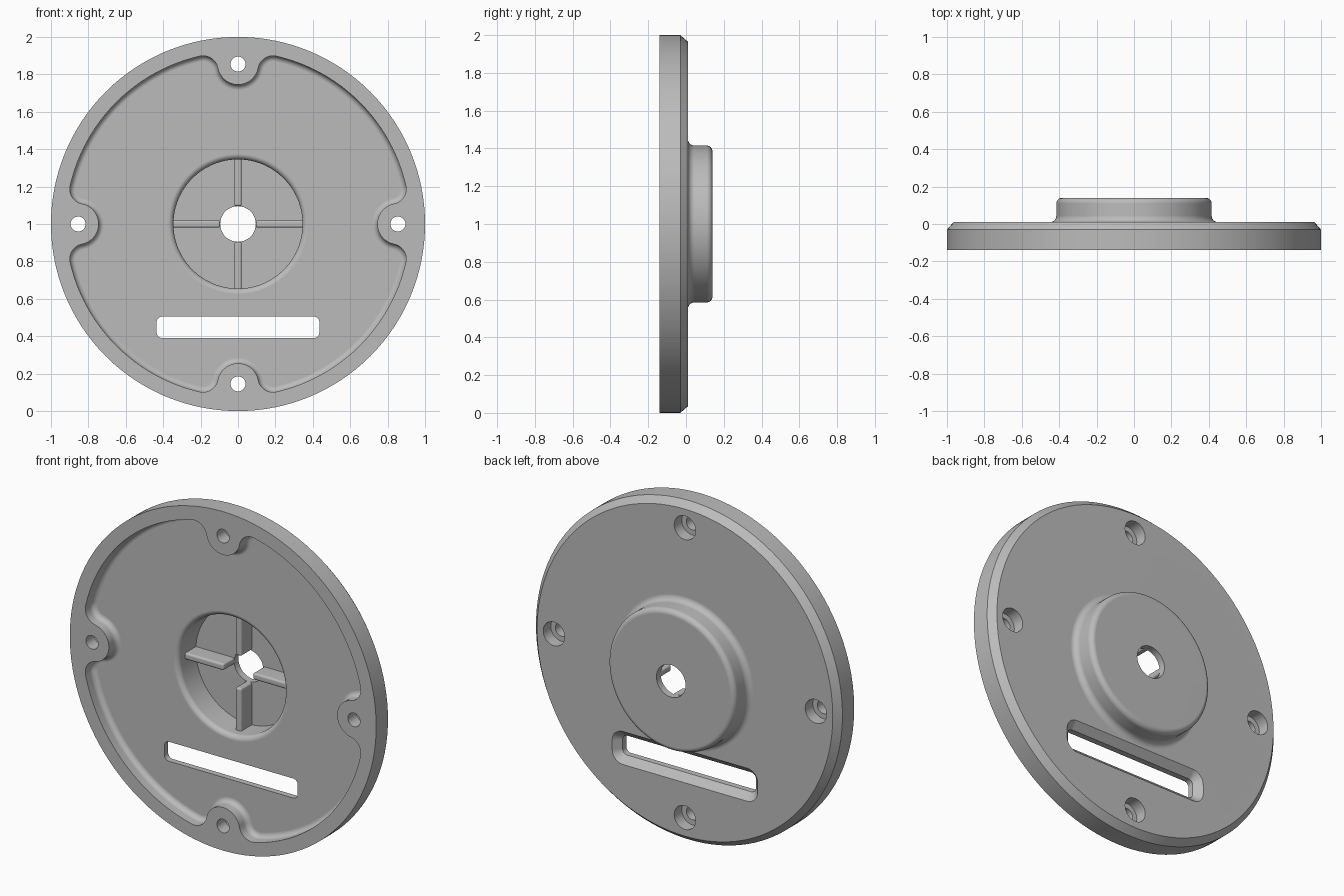
import bpy, bmesh
from math import sin, cos, pi, acos, atan2
from mathutils import Matrix, Vector

cube = bpy.data.objects.get("Cube")
if cube:
    bpy.data.objects.remove(cube)

CZ = 1.0                      # height of the disc axis
FRONT, FLOOR, BACK, TOP = -0.14, -0.065, 0.01, 0.14

grey = bpy.data.materials.new("plain grey")
grey.use_nodes = True
grey.diffuse_color = (0.5, 0.5, 0.5, 1)
grey.node_tree.nodes["Principled BSDF"].inputs["Base Color"].default_value = (0.5, 0.5, 0.5, 1)


def arc(cx, cz, r, a0, a1, n):
    """Points along an arc, without its last point."""
    return [(cx + r * cos(a0 + (a1 - a0) * i / n),
             cz + r * sin(a0 + (a1 - a0) * i / n)) for i in range(n)]


def circle(r, cx=0, cz=0, n=128):
    return arc(cx, cz, r, 0, 2 * pi, n)


def rounded_slot(grow):
    """Rounded rectangle below the boss."""
    r = 0.03 + grow
    w, h = 0.405, 0.0275
    pts = []
    for k, (sx, sz) in enumerate([(1, 1), (-1, 1), (-1, -1), (1, -1)]):
        pts += arc(sx * w, -0.5525 + sz * h, r, k * pi / 2, (k + 1) * pi / 2, 8)
        a = (k + 1) * pi / 2
        pts.append((sx * w + r * cos(a), -0.5525 + sz * h + r * sin(a)))
    return pts


def pocket_outline(t):
    """Round pocket with four screw lobes, shrunk by t."""
    lobe, pocket, lobe_r, fil = 0.855, 0.92, 0.11, 0.08
    f = pocket - fil
    phi = acos((lobe**2 + f**2 - (lobe_r + fil)**2) / (2 * lobe * f))
    fx, fz = f * cos(phi), f * sin(phi)
    psi = atan2(fz, lobe - fx)
    quarter = arc(fx, -fz, fil - t, -phi, psi, 12)
    quarter += arc(lobe, 0, lobe_r + t, pi + psi, pi - psi, 20)
    quarter += arc(fx, fz, fil - t, -psi, phi, 12)
    quarter += arc(0, 0, pocket - t, phi, pi / 2 - phi, 24)
    pts = []
    for k in range(4):
        c, s = cos(k * pi / 2), sin(k * pi / 2)
        pts += [(x * c - z * s, x * s + z * c) for x, z in quarter]
    return pts


def loft(name, rings):
    """Closed solid through (y, outline) rings."""
    bm = bmesh.new()
    loops = [[bm.verts.new((x, y, z + CZ)) for x, z in pts] for y, pts in rings]
    for a, b in zip(loops, loops[1:]):
        for i in range(len(a)):
            j = (i + 1) % len(a)
            bm.faces.new((a[i], a[j], b[j], b[i]))
    bm.faces.new(loops[0])
    bm.faces.new(loops[-1])
    bmesh.ops.recalc_face_normals(bm, faces=bm.faces)
    return finish(name, bm)


def finish(name, bm):
    mesh = bpy.data.meshes.new(name)
    bm.to_mesh(mesh)
    bm.free()
    mesh.materials.append(grey)
    ob = bpy.data.objects.new(name, mesh)
    bpy.context.collection.objects.link(ob)
    return ob


def activate(ob):
    bpy.ops.object.select_all(action='DESELECT')
    ob.select_set(True)
    bpy.context.view_layer.objects.active = ob


def cut(ob, cutter):
    cutter.hide_render = True
    mod = ob.modifiers.new("cut", 'BOOLEAN')
    mod.operation, mod.solver, mod.object = 'DIFFERENCE', 'EXACT', cutter
    activate(ob)
    bpy.ops.object.modifier_apply(modifier=mod.name)
    bpy.data.objects.remove(cutter)


def smooth(ob):
    activate(ob)
    bpy.ops.object.shade_smooth_by_angle()
    mod = ob.modifiers.new("normals", 'WEIGHTED_NORMAL')
    mod.keep_sharp = True


# Cover plate with chamfered rim and raised boss at the back
quarter_turn = [i * pi / 12 for i in range(7)]
profile = [(FRONT, 1), (-0.03, 1), (BACK, 0.965)]
profile += [(BACK + 0.035 * (1 - cos(a)), 0.45 - 0.035 * sin(a)) for a in quarter_turn]
profile += [(TOP - 0.03 + 0.03 * sin(a), 0.385 + 0.03 * cos(a)) for a in quarter_turn]
plate = loft("cover_plate", [(y, circle(r)) for y, r in profile])

# Front pocket with a filleted floor
rings = [(FRONT - 0.05, pocket_outline(0))]
rings += [(FLOOR - 0.03 + 0.03 * sin(a), pocket_outline(0.03 * (1 - cos(a)))) for a in quarter_turn]
cut(plate, loft("pocket_cutter", rings))

# Bore inside the boss with a rounded mouth
rings = [(FLOOR - 0.03, circle(0.375))]
rings += [(FLOOR + 0.03 * (1 - cos(a)), circle(0.375 - 0.03 * sin(a))) for a in quarter_turn]
rings.append((0.1, circle(0.345)))
cut(plate, loft("bore_cutter", rings))

# Central shaft hole
cut(plate, loft("shaft_cutter", [(-0.2, circle(0.095, n=64)), (0.2, circle(0.095, n=64))]))

# Slot, chamfered from the back
cut(plate, loft("slot_cutter", [(-0.12, rounded_slot(0)), (-0.03, rounded_slot(0)),
                                (BACK, rounded_slot(0.04)), (0.03, rounded_slot(0.04))]))

# Four counterbored screw holes
for k in range(4):
    x, z = 0.855 * cos(k * pi / 2), 0.855 * sin(k * pi / 2)
    steps = [(-0.2, 0.04), (-0.06, 0.04), (-0.06, 0.07), (0.05, 0.07)]
    cut(plate, loft("screw_cutter", [(y, circle(r, x, z, 40)) for y, r in steps]))
smooth(plate)

# Four stiffening ribs in the bore
for k, side in enumerate(["left", "upper", "right", "lower"]):
    bm = bmesh.new()
    box = Matrix.Translation((0.2275, 0.0575, 0)) @ Matrix.Diagonal((0.265, 0.115, 0.04, 1))
    bmesh.ops.create_cube(bm, size=1, matrix=box)
    bmesh.ops.bevel(bm, geom=list(bm.edges), offset=0.012, segments=4,
                    profile=0.5, affect='EDGES')
    turn = Matrix.Translation((0, 0, CZ)) @ Matrix.Rotation(-k * pi / 2, 4, 'Y')
    bmesh.ops.transform(bm, matrix=turn, verts=bm.verts)
    smooth(finish(side + "_rib", bm))
